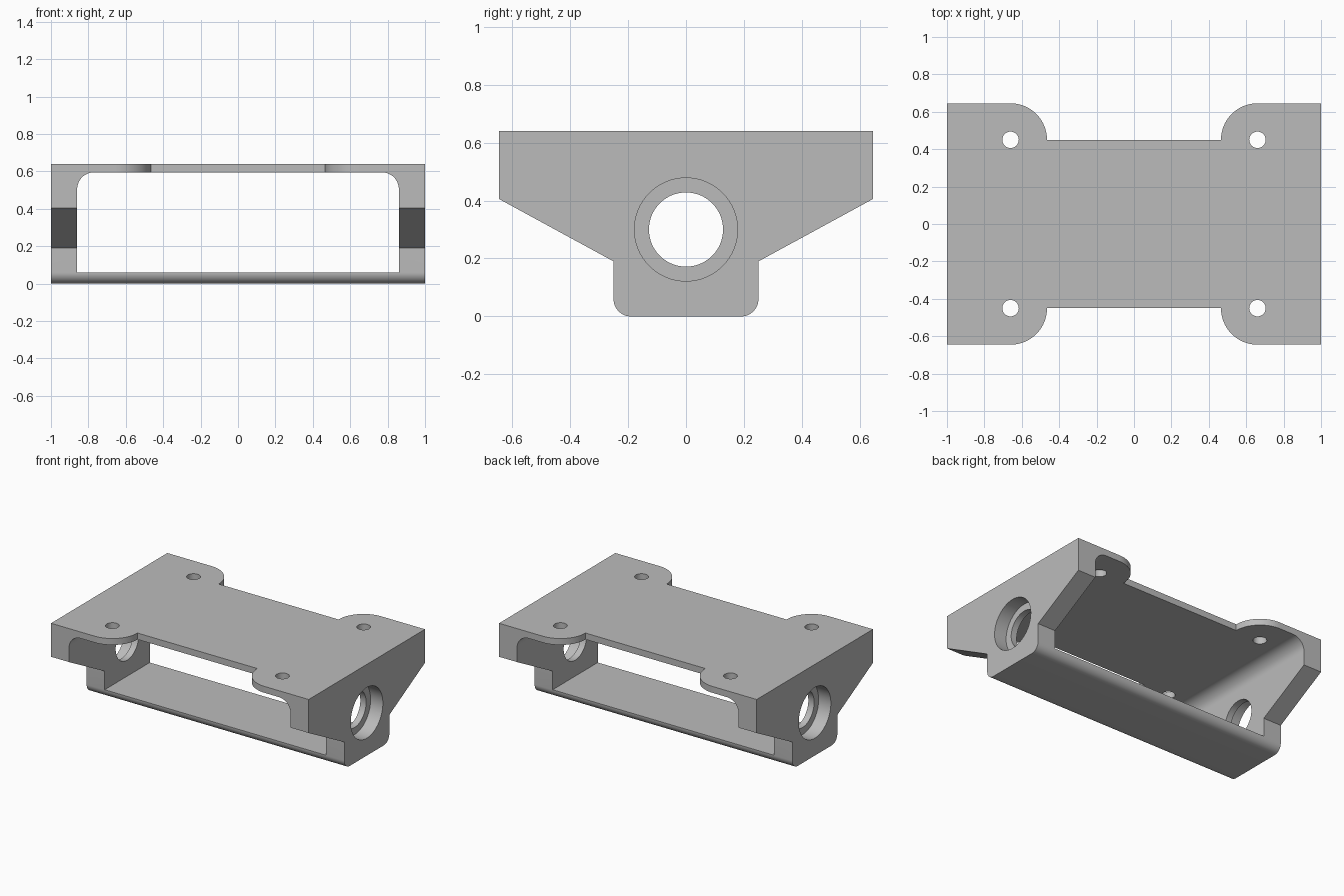
import bpy, bmesh, math
from mathutils import Vector

cube = bpy.data.objects.get("Cube")
if cube:
    bpy.data.objects.remove(cube, do_unlink=True)

# Overall dimensions
HALF_X, HALF_Y, TOP = 1.0, 0.645, 0.64
INNER_X, FLOOR, CEILING = 0.86, 0.06, 0.595
HOLE_X, HOLE_Y, TAB_R = 0.66, 0.45, 0.195
BORE_Z = 0.30

grey = bpy.data.materials.new("plain grey")
grey.use_nodes = True
COLOUR = (0.5, 0.5, 0.5, 1)
grey.diffuse_color = COLOUR
grey.node_tree.nodes["Principled BSDF"].inputs["Base Color"].default_value = COLOUR


def arc(cx, cy, r, start, end, steps=16):
    """Points along an arc, angles in degrees."""
    angles = [math.radians(start + (end - start) * i / steps) for i in range(steps + 1)]
    return [(cx + r * math.cos(a), cy + r * math.sin(a)) for a in angles]


def prism(name, outline, axis, low, high):
    """Extrude a flat outline along an axis; the outline uses the other two axes in order."""
    def place(p, depth):
        co = list(p)
        co.insert("XYZ".index(axis), depth)
        return Vector(co)

    bm = bmesh.new()
    face = bm.faces.new([bm.verts.new(place(p, low)) for p in outline])
    result = bmesh.ops.extrude_face_region(bm, geom=[face])
    moved = [v for v in result["geom"] if isinstance(v, bmesh.types.BMVert)]
    bmesh.ops.translate(bm, verts=moved, vec=place((0, 0), high - low))
    bmesh.ops.recalc_face_normals(bm, faces=bm.faces)
    mesh = bpy.data.meshes.new(name)
    bm.to_mesh(mesh)
    bm.free()
    mesh.materials.append(grey)
    obj = bpy.data.objects.new(name, mesh)
    bpy.context.collection.objects.link(obj)
    return obj


def circle(cx, cy, r, steps=64):
    return arc(cx, cy, r, 0, 360, steps)[:-1]


def mirrored(half):
    return half + [(-x, y) for x, y in reversed(half)]


# Bracket body: side silhouette swept across the width
side = mirrored([(HALF_Y, TOP), (HALF_Y, 0.405), (0.25, 0.19)]
                + arc(0.19, 0.06, 0.06, 0, -90))
body = prism("mounting_bracket", side, "X", -HALF_X, HALF_X)

# Opening between the end walls, with rounded upper corners
window = mirrored([(INNER_X, FLOOR)] + arc(INNER_X - 0.09, CEILING - 0.09, 0.09, 0, 90))
cutters = [prism("window_cutter", window, "Y", -1, 1)]

# Top plate recesses, leaving rounded mounting tabs
for sign in (-1, 1):
    half = [(HOLE_X, sign)] + [(x, sign * y) for x, y in
            arc(HOLE_X, HOLE_Y, TAB_R, 90, 180, 24)]
    cutters.append(prism("recess_cutter", mirrored(half), "Z", 0.5, 0.8))

# Screw holes through the tabs
for sx in (-1, 1):
    for sy in (-1, 1):
        cutters.append(prism("screw_hole_cutter",
                             circle(sx * HOLE_X, sy * HOLE_Y, 0.044, 32), "Z", 0.5, 0.8))

# Stepped bearing bores in both end walls
cutters.append(prism("bore_cutter", circle(0, BORE_Z, 0.128), "X", -1.2, 1.2))
for sign in (-1, 1):
    low, high = sorted((sign * 0.905, sign * 1.2))
    cutters.append(prism("counterbore_cutter", circle(0, BORE_Z, 0.178), "X", low, high))

# Cut the body, then discard the cutters
bpy.context.view_layer.objects.active = body
body.select_set(True)
for cutter in cutters:
    mod = body.modifiers.new("cut", "BOOLEAN")
    mod.operation, mod.solver, mod.object = "DIFFERENCE", "EXACT", cutter
    bpy.ops.object.modifier_apply(modifier=mod.name)
    bpy.data.objects.remove(cutter, do_unlink=True)

bpy.ops.object.shade_smooth_by_angle(angle=math.radians(20))
